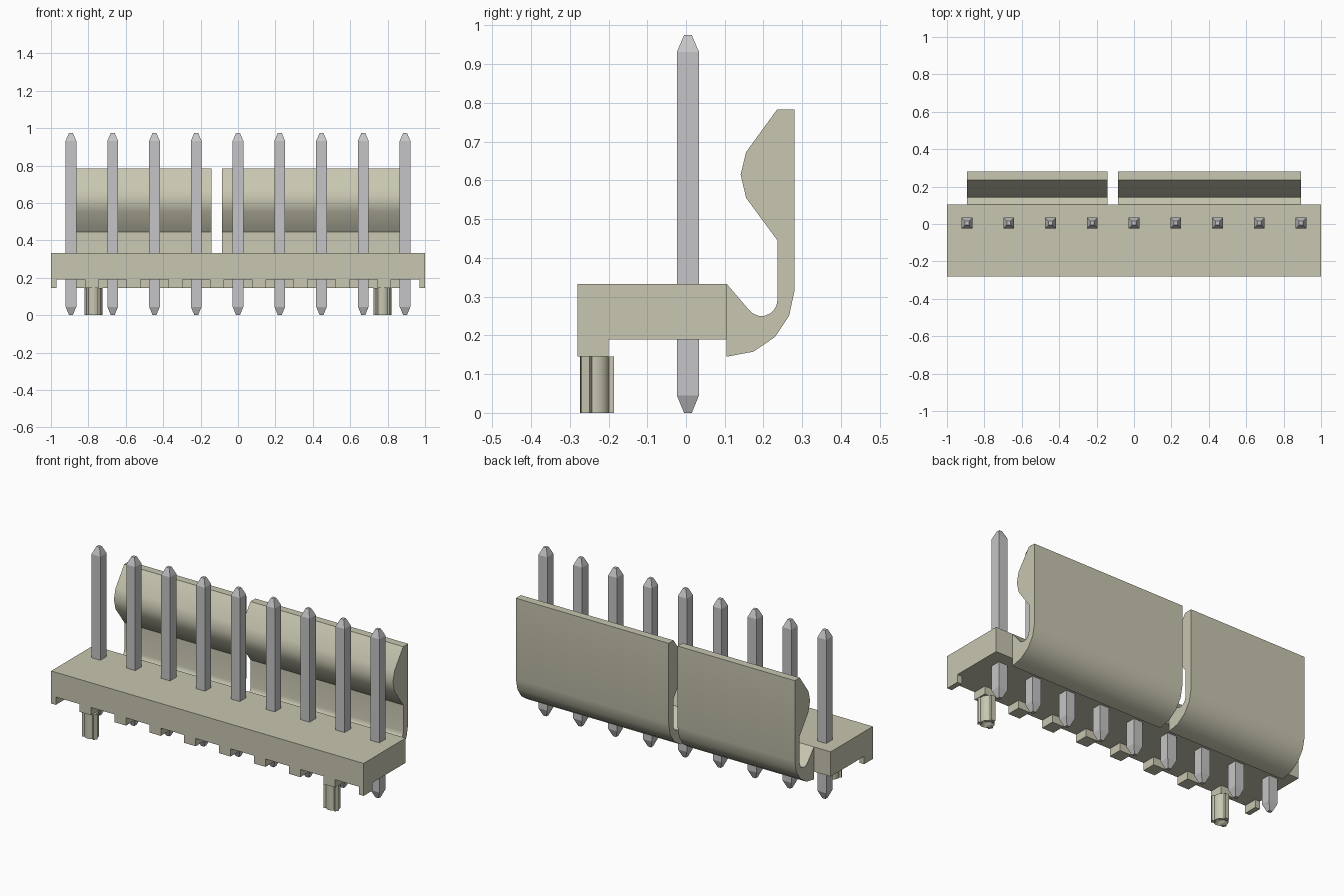
import bpy, bmesh, math
from mathutils import Matrix, Vector

if "Cube" in bpy.data.objects:
    bpy.data.objects.remove(bpy.data.objects["Cube"])


def material(name, rgb):
    m = bpy.data.materials.new(name)
    m.use_nodes = True
    m.diffuse_color = (*rgb, 1)
    m.node_tree.nodes["Principled BSDF"].inputs["Base Color"].default_value = (*rgb, 1)
    return m


PLASTIC = material("beige plastic", (0.58, 0.57, 0.44))
METAL = material("grey metal", (0.56, 0.56, 0.57))


def finish(name, bm, mat, smooth=False):
    bmesh.ops.recalc_face_normals(bm, faces=bm.faces[:])
    me = bpy.data.meshes.new(name)
    bm.to_mesh(me)
    bm.free()
    me.materials.append(mat)
    ob = bpy.data.objects.new(name, me)
    bpy.context.collection.objects.link(ob)
    if smooth:
        bpy.ops.object.select_all(action='DESELECT')
        ob.select_set(True)
        bpy.context.view_layer.objects.active = ob
        bpy.ops.object.shade_smooth_by_angle(angle=math.radians(30))
    return ob


def box(name, x0, x1, y0, y1, z0, z1):
    bm = bmesh.new()
    size = Matrix.Diagonal((x1 - x0, y1 - y0, z1 - z0, 1))
    mid = Matrix.Translation(((x0 + x1) / 2, (y0 + y1) / 2, (z0 + z1) / 2))
    bmesh.ops.create_cube(bm, size=1, matrix=mid @ size)
    return finish(name, bm, PLASTIC)


def extrude(bm, points, vec):
    face = bm.faces.new([bm.verts.new(p) for p in points])
    out = bmesh.ops.extrude_face_region(bm, geom=[face], use_keep_orig=True)
    bmesh.ops.translate(bm, vec=vec, verts=[v for v in out["geom"] if isinstance(v, bmesh.types.BMVert)])


PITCH = 0.2233
PIN_X = [(i - 4) * PITCH for i in range(9)]

# Base block with standoff feet along the front edge
box("base", -1, 1, -0.28, 0.105, 0.19, 0.333)
for side, x in (("right", -0.985), ("left", 0.985)):
    box(side + "_end_foot", x - 0.015, x + 0.015, -0.28, -0.2, 0.145, 0.19)
for i in range(8):
    x = (i - 3.5) * PITCH
    box(f"foot_{i + 1}", x - 0.037, x + 0.037, -0.28, -0.2, 0.145, 0.19)

# Latch wall: hooked profile, split in two by a slot
arc = [(0.195 + 0.041 * math.cos(math.radians(a)), 0.291 + 0.041 * math.sin(math.radians(a)))
       for a in range(220, 361, 20)]
profile = [(0.105, 0.145), (0.105, 0.333)] + arc + [
    (0.236, 0.445), (0.155, 0.555), (0.141, 0.615), (0.155, 0.673),
    (0.235, 0.783), (0.28, 0.783), (0.28, 0.315), (0.266, 0.25),
    (0.23, 0.196), (0.174, 0.158)]
for side, x0, x1 in (("right", -0.893, -0.142), ("left", -0.085, 0.893)):
    bm = bmesh.new()
    extrude(bm, [(x0, y, z) for y, z in profile], (x1 - x0, 0, 0))
    finish(side + "_latch", bm, PLASTIC, True)

# Square pins with tapered tips
for i, x in enumerate(PIN_X):
    bm = bmesh.new()
    rings = []
    for z, h in ((0, 0.010), (0.045, 0.0285), (0.932, 0.0285), (0.975, 0.010)):
        rings.append([bm.verts.new((x + sx * h, 0.005 + sy * h, z))
                      for sx, sy in ((-1, -1), (1, -1), (1, 1), (-1, 1))])
    for a, b in zip(rings, rings[1:]):
        for k in range(4):
            n = (k + 1) % 4
            bm.faces.new((a[k], a[n], b[n], b[k]))
    bm.faces.new(rings[0][::-1])
    bm.faces.new(rings[-1])
    finish(f"pin_{i + 1}", bm, METAL)

# Locating pegs: round core with a dimpled end and three crush ribs
for side, x in (("right", -0.773), ("left", 0.773)):
    centre = Vector((x, -0.235, 0))
    bm = bmesh.new()
    bmesh.ops.create_cone(bm, cap_ends=True, segments=24, radius1=0.038, radius2=0.038,
                          depth=0.145, matrix=Matrix.Translation(centre + Vector((0, 0, 0.0725))))
    end = [f for f in bm.faces if f.calc_center_median().z < 0.001]
    bmesh.ops.inset_region(bm, faces=end, thickness=0.024)
    bmesh.ops.translate(bm, vec=(0, 0, 0.02), verts=end[0].verts[:])
    finish(side + "_peg", bm, PLASTIC, True)
    bm = bmesh.new()
    for k in range(3):
        ang = math.radians(90 + 120 * k)
        out = Vector((math.cos(ang), math.sin(ang), 0))
        tan = Vector((-out.y, out.x, 0)) * 0.012
        corners = [centre + out * r + tan * s for r, s in ((0.03, -1), (0.049, -1), (0.049, 1), (0.03, 1))]
        extrude(bm, corners, (0, 0, 0.145))
    finish(side + "_peg_ribs", bm, PLASTIC)
